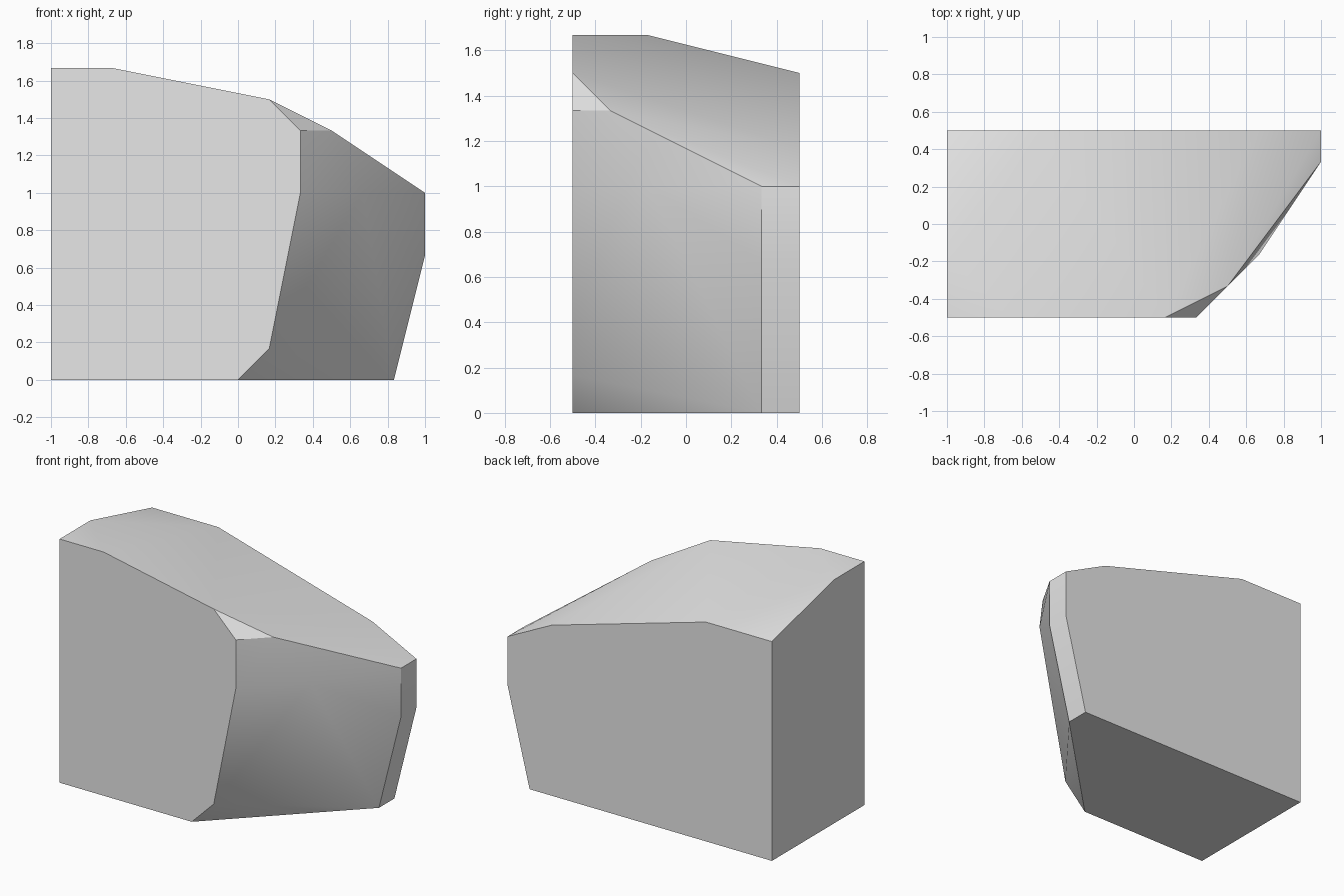
import bpy
import bmesh
import math

cube = bpy.data.objects.get("Cube")
if cube:
    bpy.data.objects.remove(cube, do_unlink=True)

STEP = 1 / 6  # the block's corners sit on a regular grid

# Flat front wall outline (x, z)
front_outline = [(-6, 0), (0, 0), (1, 1), (2, 6), (2, 8), (1, 9), (-4, 10), (-6, 10)]
# Flat back wall outline (x, z)
back_outline = [(-6, 0), (5, 0), (6, 4), (6, 6), (4, 7), (-3, 9), (-6, 9)]
# Corners of the slanted flank, and the peak on the left wall (x, y, z)
flank = [(5, 2, 0), (6, 2, 4), (6, 2, 6), (4, -1, 6), (3, -2, 8)]
left_peak = [(-6, -1, 10)]

corners = [(x, -3, z) for x, z in front_outline]
corners += [(x, 3, z) for x, z in back_outline]
corners += flank + left_peak

# Wrap the corners into one solid rock
bm = bmesh.new()
for corner in corners:
    bm.verts.new([c * STEP for c in corner])
bmesh.ops.convex_hull(bm, input=bm.verts[:])
bmesh.ops.dissolve_limit(bm, angle_limit=math.radians(0.5),
                         verts=bm.verts[:], edges=bm.edges[:])
bmesh.ops.recalc_face_normals(bm, faces=bm.faces[:])
mesh = bpy.data.meshes.new("rock_block")
bm.to_mesh(mesh)
bm.free()

# Plain grey stone
stone = bpy.data.materials.new("grey_stone")
stone.use_nodes = True
colour = (0.8, 0.8, 0.8, 1)
stone.diffuse_color = colour
stone.node_tree.nodes["Principled BSDF"].inputs["Base Color"].default_value = colour
mesh.materials.append(stone)

rock = bpy.data.objects.new("rock_block", mesh)
bpy.context.collection.objects.link(rock)

# Soft shading over the shallow folds, sharp at the walls
bpy.ops.object.select_all(action="DESELECT")
rock.select_set(True)
bpy.context.view_layer.objects.active = rock
bpy.ops.object.shade_smooth_by_angle(angle=math.radians(30))
